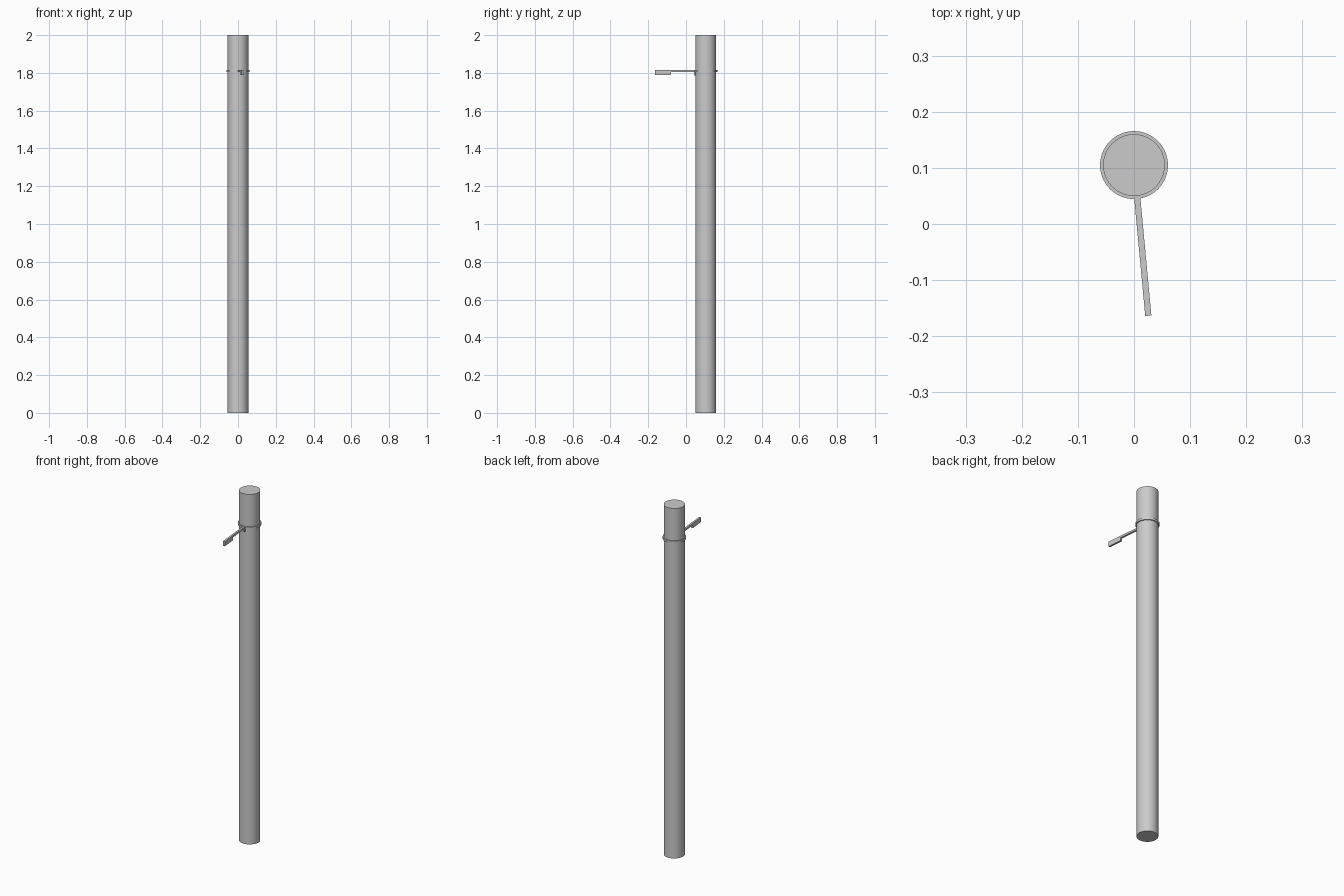
import bpy, bmesh, math
from mathutils import Vector

if "Cube" in bpy.data.objects:
    bpy.data.objects.remove(bpy.data.objects["Cube"])

CY = 0.105  # pole axis


def finish(name, bm, smooth=False):
    bmesh.ops.recalc_face_normals(bm, faces=bm.faces)
    me = bpy.data.meshes.new(name)
    bm.to_mesh(me)
    bm.free()
    ob = bpy.data.objects.new(name, me)
    bpy.context.collection.objects.link(ob)
    if smooth:
        bpy.ops.object.select_all(action='DESELECT')
        ob.select_set(True)
        bpy.context.view_layer.objects.active = ob
        bpy.ops.object.shade_smooth_by_angle(angle=math.radians(35))
    return ob


def lathe(name, profile, closed, n=64):
    bm = bmesh.new()
    rings = [[bm.verts.new((r * math.cos(2 * math.pi * i / n),
                            CY + r * math.sin(2 * math.pi * i / n), z))
              for i in range(n)] for r, z in profile]
    pairs = list(zip(rings, rings[1:]))
    if closed:
        pairs.append((rings[-1], rings[0]))
    else:
        bm.faces.new(rings[0])
        bm.faces.new(rings[-1])
    for a, b in pairs:
        for i in range(n):
            j = (i + 1) % n
            bm.faces.new((a[i], a[j], b[j], b[i]))
    return finish(name, bm, True)


# Upright pole
lathe("pole", [(0.055, 0), (0.055, 2)], False)

# Thin band clamped round the pole
lathe("clamp_ring", [(0.054, 1.804), (0.0605, 1.804),
                     (0.0605, 1.816), (0.054, 1.816)], True)

# Lever arm: side profile (distance from pole end, height), extruded sideways
start, end = Vector((0.0055, 0.05)), Vector((0.0255, -0.1635))
direction = (end - start).normalized()
side = Vector((-direction.y, direction.x)) * 0.0055
length = (end - start).length
profile = [(0, 1.816), (length, 1.816), (length, 1.789), (length - 0.085, 1.789),
           (length - 0.085, 1.805), (0.007, 1.805), (0.007, 1.787), (0, 1.787)]
bm = bmesh.new()
left, right = [[bm.verts.new((*(start + direction * d + side * s), z)) for d, z in profile]
               for s in (-1, 1)]
bm.faces.new(left)
bm.faces.new(right)
for i in range(len(profile)):
    j = (i + 1) % len(profile)
    bm.faces.new((left[i], left[j], right[j], right[i]))
finish("lever_arm", bm)
